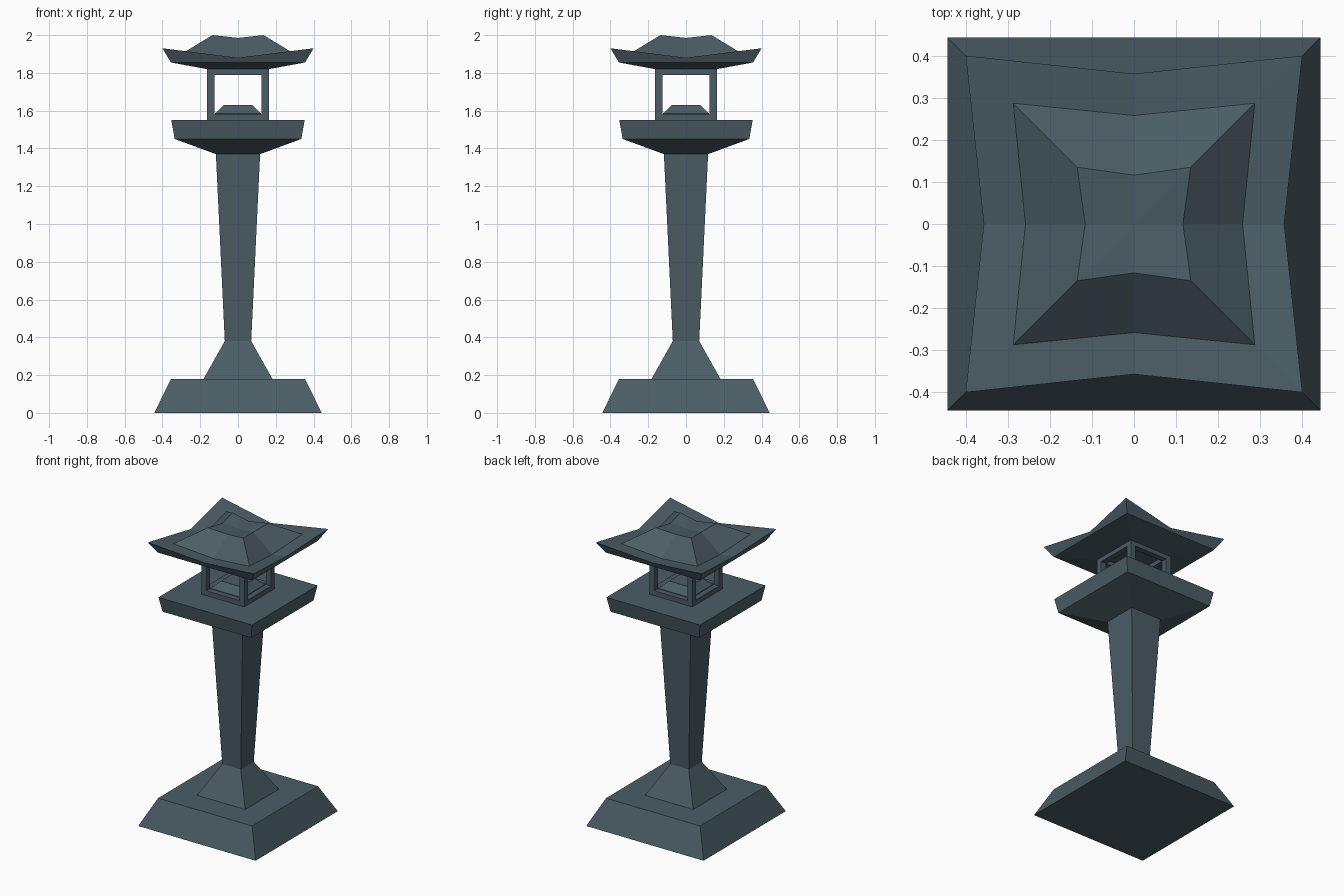
import bpy, bmesh
from mathutils import Vector

if "Cube" in bpy.data.objects:
    bpy.data.objects.remove(bpy.data.objects["Cube"])

stone = bpy.data.materials.new("slate_stone")
stone.diffuse_color = (0.07, 0.11, 0.13, 1)
stone.use_nodes = True
stone.node_tree.nodes["Principled BSDF"].inputs["Base Color"].default_value = stone.diffuse_color


def finish(name, bm):
    bmesh.ops.recalc_face_normals(bm, faces=bm.faces)
    me = bpy.data.meshes.new(name)
    bm.to_mesh(me)
    bm.free()
    me.materials.append(stone)
    ob = bpy.data.objects.new(name, me)
    bpy.context.collection.objects.link(ob)
    return ob


def loft(name, rings, peak=None):
    """Stack of 8-point square rings: (corner half, corner z, mid half, mid z)."""
    bm = bmesh.new()
    loops = []
    for c, cz, m, mz in rings:
        loop = []
        for dx, dy in ((1, 1), (-1, 1), (-1, -1), (1, -1)):
            loop.append(bm.verts.new((dx * c, dy * c, cz)))
            nx, ny = -dy, dx            # next corner, a quarter turn on
            loop.append(bm.verts.new(((dx + nx) / 2 * m, (dy + ny) / 2 * m, mz)))
        loops.append(loop)
    for a, b in zip(loops, loops[1:]):
        for i in range(8):
            j = (i + 1) % 8
            bm.faces.new((a[i], a[j], b[j], b[i]))
    bm.faces.new(loops[0])
    if peak is None:
        bm.faces.new(loops[-1])
    else:
        tip = bm.verts.new((0, 0, peak))
        for i in range(8):
            bm.faces.new((loops[-1][i], loops[-1][(i + 1) % 8], tip))
    return finish(name, bm)


def tower(name, *profile):
    """Plain square tower from (half width, z) pairs."""
    bm = bmesh.new()
    loops = [[bm.verts.new((x * h, y * h, z)) for x, y in
              ((1, 1), (-1, 1), (-1, -1), (1, -1))] for h, z in profile]
    for a, b in zip(loops, loops[1:]):
        for i in range(4):
            j = (i + 1) % 4
            bm.faces.new((a[i], a[j], b[j], b[i]))
    bm.faces.new(loops[0])
    bm.faces.new(loops[-1])
    return finish(name, bm)


def bar(bm, lo, hi):
    lo, hi = Vector(lo), Vector(hi)
    verts = bmesh.ops.create_cube(bm, size=1)["verts"]
    bmesh.ops.scale(bm, vec=hi - lo, verts=verts)
    bmesh.ops.translate(bm, vec=(lo + hi) / 2, verts=verts)


# Foot, pedestal, shaft and platform
tower("base_plinth", (0.443, 0), (0.355, 0.18))
tower("pedestal", (0.182, 0.18), (0.07, 0.38))
tower("shaft", (0.07, 0.38), (0.117, 1.37))
tower("platform", (0.117, 1.37), (0.335, 1.45), (0.353, 1.55))

# Open light chamber: four posts joined by bottom and top rails
bm = bmesh.new()
OUT, INN = 0.163, 0.125
for s in (-1, 1):
    for t in (-1, 1):
        xs, ys = sorted((s * OUT, s * INN)), sorted((t * OUT, t * INN))
        bar(bm, (xs[0], ys[0], 1.55), (xs[1], ys[1], 1.82))
    lo, hi = sorted((s * OUT, s * INN))
    for z0, z1 in ((1.55, 1.583), (1.79, 1.82)):
        bar(bm, (lo, -INN, z0), (hi, INN, z1))
        bar(bm, (-INN, lo, z0), (INN, hi, z1))
finish("light_chamber_frame", bm)

# Low lamp mound inside the chamber
tower("lamp_mound", (0.122, 1.55), (0.122, 1.585), (0.075, 1.63))

# Roof with upturned corners, sunken gutter and raised, dished crown
loft("roof", [
    (0.163, 1.82, 0.163, 1.82),
    (0.355, 1.855, 0.355, 1.855),
    (0.40, 1.93, 0.357, 1.88),
    (0.287, 1.908, 0.258, 1.872),
    (0.135, 2.0, 0.116, 1.985),
], peak=1.978)
